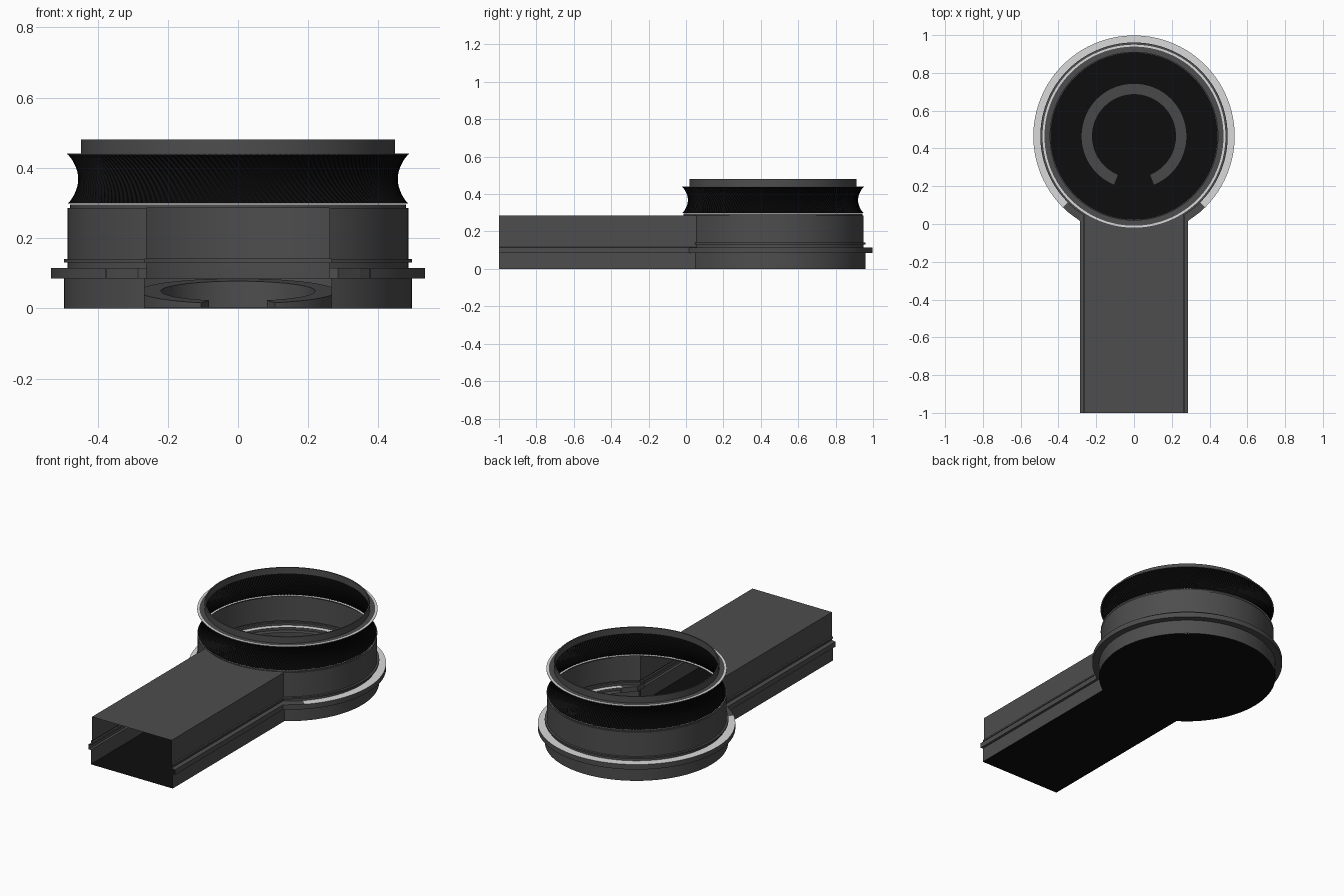
import bpy, math

if "Cube" in bpy.data.objects:
    bpy.data.objects.remove(bpy.data.objects["Cube"])

CY = 0.465  # centre of the round body on y


def material(name, v):
    m = bpy.data.materials.new(name)
    m.diffuse_color = (v, v, v, 1)
    m.use_nodes = True
    m.node_tree.nodes["Principled BSDF"].inputs["Base Color"].default_value = m.diffuse_color
    return m


GREY = material("dark grey", 0.075)
BLACK = material("black", 0.004)
WHITE = material("light grey", 0.7)


def make(name, verts, faces, mat, smooth=True):
    me = bpy.data.meshes.new(name)
    me.from_pydata(verts, [], faces)
    me.materials.append(mat)
    ob = bpy.data.objects.new(name, me)
    bpy.context.collection.objects.link(ob)
    if smooth:
        bpy.ops.object.select_all(action='DESELECT')
        ob.select_set(True)
        bpy.context.view_layer.objects.active = ob
        bpy.ops.object.shade_smooth_by_angle(angle=math.radians(30))
    return ob


def polar(r, t, z):
    """Point on the round body; t = 0 faces the arm."""
    return (r * math.sin(t), CY - r * math.cos(t), z)


def revolve(name, profile, mat, gap=0.0, n=128):
    """Sweep an (r, z) profile round the body, leaving out +-gap degrees at the arm."""
    a0 = math.radians(gap)
    a1 = 2 * math.pi - a0
    cols = n if gap == 0 else n + 1
    k = len(profile)
    verts = [polar(r, a0 + (a1 - a0) * i / n, z) for i in range(cols) for r, z in profile]
    faces = []
    for i in range(n):
        j = (i + 1) % cols
        for p in range(k - 1):
            faces.append((i * k + p, j * k + p, j * k + p + 1, i * k + p + 1))
    return make(name, verts, faces, mat)


# Round body wall with base and bead, open towards the arm
revolve("body_wall", [(.495, 0), (.495, .085), (.487, .085), (.485, .12), (.485, .13),
                      (.496, .131), (.496, .14), (.485, .141), (.485, .285)], GREY, gap=32.5)

# Flange: grey underside and rim, light top that also shows inside
revolve("flange_rim", [(.455, .085), (.533, .085), (.533, .115)], GREY, gap=45)
revolve("flange_top", [(.533, .115), (.455, .115)], WHITE, gap=45)

# Collar between body and grip band
revolve("collar", [(.485, .285), (.478, .286), (.478, .296)], GREY)
revolve("collar_ledge", [(.486, .297), (.468, .297)], WHITE)

# Top ring and its ledge
revolve("top_ring_ledge", [(.474, .441), (.447, .441)], GREY)
revolve("ledge_edge", [(.487, .438), (.487, .441), (.474, .441)], WHITE)
revolve("top_ring", [(.447, .441), (.447, .48), (.440, .48), (.440, .441)], GREY)

# Concave grip band with slanted ridges
N, ROWS = 360, 14
verts, faces = [], []
for j in range(ROWS + 1):
    u = j / ROWS
    for i in range(N):
        t = 2 * math.pi * i / N - 0.22 * u
        r = .485 - .03 * math.sin(math.pi * u) ** 0.8 - (.005 if i % 2 else 0)
        verts.append(polar(r, t, .298 + .14 * u))
for j in range(ROWS):
    for i in range(N):
        k = (i + 1) % N
        faces.append((j * N + i, j * N + k, (j + 1) * N + k, (j + 1) * N + i))
make("grip_band", verts, faces, BLACK, smooth=False)

# Arm side walls with rib and bead
side = [(.27, 0), (.27, .085), (.285, .085), (.285, .115), (.262, .118), (.262, .13),
        (.27, .131), (.27, .14), (.262, .141), (.262, .285)]
for s, label in ((1, "right"), (-1, "left")):
    k = len(side)
    verts = [(s * x, y, z) for y in (-1, .055) for x, z in side]
    faces = [(p, k + p, k + p + 1, p + 1)[::s] for p in range(k - 1)]
    make("arm_side_" + label, verts, faces, GREY, smooth=False)

    # Gusset joining the flange to the arm rib
    outline = [(.26, .02), (.285, .015), (.348, .062), (.375, .089), (.325, .15), (.262, .08)]
    m = len(outline)
    verts = [(s * x, y, z) for z in (.085, .115) for x, y in outline]
    faces = [tuple(range(m))[::-s], tuple(range(m, 2 * m))[::s]]
    faces += [(i, (i + 1) % m, m + (i + 1) % m, m + i)[::s] for i in range(m)]
    make("gusset_" + label, verts, faces, GREY, smooth=False)

# Arm roof ending on the round wall
half = math.asin(.262 / .485)
roof = [(-.262, -1, .285), (.262, -1, .285)]
roof += [polar(.485, half - 2 * half * i / 24, .285) for i in range(25)]
make("arm_roof", roof, [tuple(range(len(roof)))], GREY, smooth=False)

# Black floor under arm and body
a = math.asin(.27 / .495)
floor = [(-.27, -1, 0), (.27, -1, 0)]
floor += [polar(.495, a + (2 * math.pi - 2 * a) * i / 96, 0) for i in range(97)]
make("floor", floor, [tuple(range(len(floor)))[::-1]], BLACK, smooth=False)

# Open C-shaped ramp ring on the floor, rising to the back
n, g = 64, math.radians(22)
verts, faces = [], []
for i in range(n + 1):
    t = g + (2 * math.pi - 2 * g) * i / n
    for r, top in ((.28, 0), (.28, 1), (.22, 1), (.22, 0)):
        x, y, _ = polar(r, t, 0)
        verts.append((x, y, .015 + .07 * (y - .2) / .545 if top else .002))
for i in range(n):
    for p in range(4):
        q = (p + 1) % 4
        faces.append((i * 4 + p, i * 4 + 4 + p, i * 4 + 4 + q, i * 4 + q))
faces += [(0, 1, 2, 3), (n * 4 + 3, n * 4 + 2, n * 4 + 1, n * 4)]
make("ramp_ring", verts, faces, GREY)
